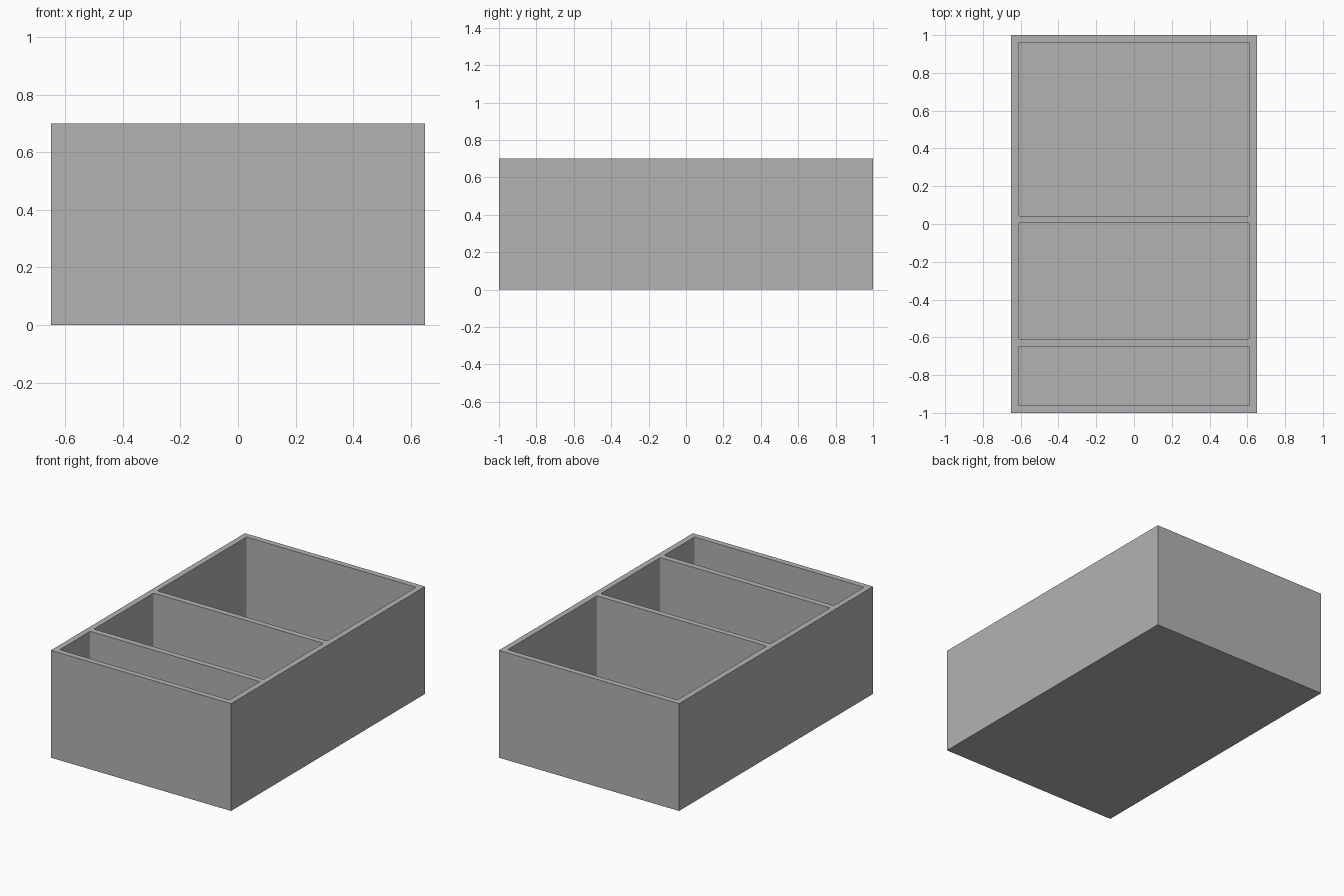
import bpy
import bmesh
from mathutils import Vector

if "Cube" in bpy.data.objects:
    bpy.data.objects.remove(bpy.data.objects["Cube"], do_unlink=True)

WIDTH, LENGTH, HEIGHT = 1.30, 2.0, 0.70
WALL, FLOOR, FILLET = 0.038, 0.038, 0.008

grey = bpy.data.materials.new("plain grey")
grey.use_nodes = True
colour = (0.45, 0.45, 0.45, 1.0)
grey.diffuse_color = colour
grey.node_tree.nodes["Principled BSDF"].inputs["Base Color"].default_value = colour


def block(name, low, high, fillet=0.0):
    """Box between two corners, with optional rounded upright edges."""
    low, high = Vector(low), Vector(high)
    bm = bmesh.new()
    bmesh.ops.create_cube(bm, size=1.0)
    bmesh.ops.scale(bm, vec=high - low, verts=bm.verts)
    bmesh.ops.translate(bm, vec=(low + high) / 2, verts=bm.verts)
    if fillet:
        upright = [e for e in bm.edges
                   if abs(e.verts[0].co.z - e.verts[1].co.z) > 0.1]
        bmesh.ops.bevel(bm, geom=upright, offset=fillet, segments=3,
                        profile=0.5, affect='EDGES')
    mesh = bpy.data.meshes.new(name)
    bm.to_mesh(mesh)
    bm.free()
    mesh.materials.append(grey)
    obj = bpy.data.objects.new(name, mesh)
    bpy.context.scene.collection.objects.link(obj)
    return obj


# Outer body of the divided tray
tray = block("divided_tray", (-WIDTH / 2, -LENGTH / 2, 0),
             (WIDTH / 2, LENGTH / 2, HEIGHT))

# Three compartments, front to back, cut from above
compartments = {
    "front_compartment": (-LENGTH / 2 + WALL, -0.649),
    "middle_compartment": (-0.610, 0.005),
    "back_compartment": (0.043, LENGTH / 2 - WALL),
}
inner = WIDTH / 2 - WALL
cutters = []
for name, (y0, y1) in compartments.items():
    cutter = block(name + "_cutter", (-inner, y0, FLOOR),
                   (inner, y1, HEIGHT + 0.1), FILLET)
    cutter.hide_render = True
    cut = tray.modifiers.new(name, 'BOOLEAN')
    cut.operation = 'DIFFERENCE'
    cut.solver = 'EXACT'
    cut.object = cutter
    cutters.append(cutter)

# Bake the cuts and drop the cutters
bpy.context.view_layer.update()
graph = bpy.context.evaluated_depsgraph_get()
baked = bpy.data.meshes.new_from_object(tray.evaluated_get(graph))
tray.modifiers.clear()
tray.data = baked
baked.name = "divided_tray"
for cutter in cutters:
    bpy.data.objects.remove(cutter, do_unlink=True)
